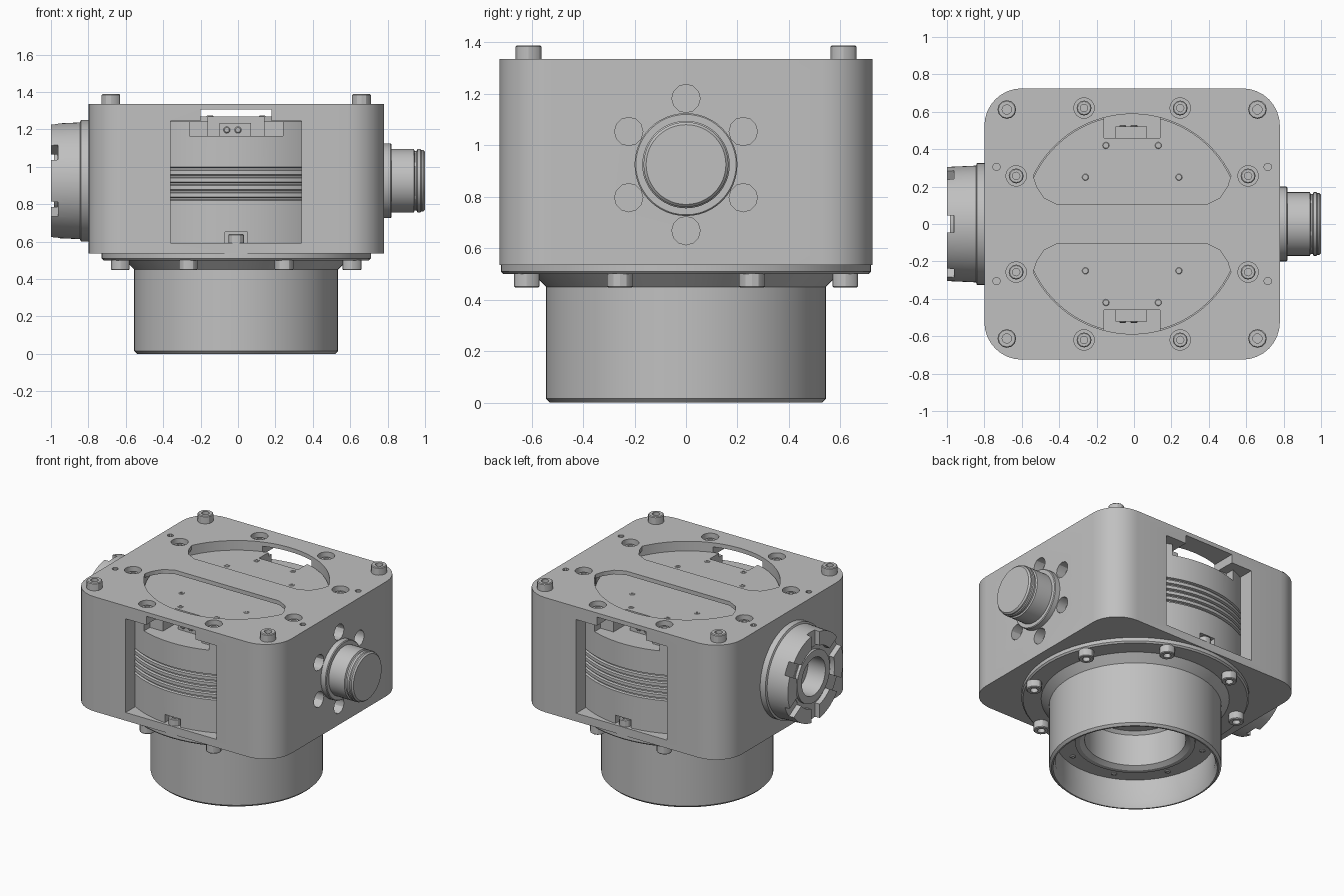
import bpy, bmesh
from math import radians, cos, sin, pi
from mathutils import Matrix

cube = bpy.data.objects.get("Cube")
if cube:
    bpy.data.objects.remove(cube, do_unlink=True)

CX, CY, AXIS_Z = -0.01, 0.0, 0.925   # body centre and side-shaft height

metal = bpy.data.materials.new("grey_metal")
metal.use_nodes = True
GREY = (0.53, 0.53, 0.53, 1)
metal.diffuse_color = GREY
metal.node_tree.nodes["Principled BSDF"].inputs["Base Color"].default_value = GREY


def finish(name, bm, matrix=Matrix()):
    bmesh.ops.recalc_face_normals(bm, faces=bm.faces)
    mesh = bpy.data.meshes.new(name)
    bm.to_mesh(mesh)
    bm.free()
    mesh.materials.append(metal)
    obj = bpy.data.objects.new(name, mesh)
    bpy.context.collection.objects.link(obj)
    mesh.transform(matrix)
    return obj


def lathe(name, profile, matrix=Matrix(), segments=48):
    """Spin a closed (radius, height) profile around the local z axis."""
    bm = bmesh.new()
    verts = [bm.verts.new((r, 0, z)) for r, z in profile]
    edges = [bm.edges.new((verts[i - 1], verts[i])) for i in range(len(verts))]
    bmesh.ops.spin(bm, geom=verts + edges, axis=(0, 0, 1), cent=(0, 0, 0),
                   angle=2 * pi, steps=segments, use_duplicate=False)
    bmesh.ops.remove_doubles(bm, verts=bm.verts, dist=1e-5)
    bmesh.ops.dissolve_degenerate(bm, edges=bm.edges, dist=1e-6)
    return finish(name, bm, matrix)


def rod(name, r, z0, z1, matrix=Matrix(), segments=48):
    return lathe(name, [(0, z0), (r, z0), (r, z1), (0, z1)], matrix, segments)


def prism(name, points, z0, z1):
    bm = bmesh.new()
    face = bm.faces.new([bm.verts.new((x, y, z0)) for x, y in points])
    top = bmesh.ops.extrude_face_region(bm, geom=[face])["geom"]
    bmesh.ops.translate(bm, vec=(0, 0, z1 - z0),
                        verts=[v for v in top if isinstance(v, bmesh.types.BMVert)])
    return finish(name, bm)


def box(name, x0, x1, y0, y1, z0, z1):
    return prism(name, [(x0, y0), (x1, y0), (x1, y1), (x0, y1)], z0, z1)


def cut(target, cutter):
    mod = target.modifiers.new("cut", 'BOOLEAN')
    mod.operation, mod.solver, mod.object = 'DIFFERENCE', 'EXACT', cutter
    bpy.context.view_layer.objects.active = target
    bpy.ops.object.modifier_apply(modifier=mod.name)
    bpy.data.objects.remove(cutter, do_unlink=True)


def at(x, y, z=0):
    return Matrix.Translation((x, y, z))


def bolt(name, matrix, r=0.05, h=0.055):
    return lathe(name, [(0, 0), (r, 0), (r, h - 0.005), (r - 0.005, h), (r * 0.5, h),
                        (r * 0.5, h * 0.4), (0, h * 0.4)], matrix, 12)


# Housing block with rounded vertical corners
outline = []
for i, (sx, sy) in enumerate([(1, 1), (-1, 1), (-1, -1), (1, -1)]):
    for k in range(9):
        a = radians(90 * i + 90 * k / 8)
        outline.append((CX + sx * 0.59 + 0.2 * cos(a), CY + sy * 0.525 + 0.2 * sin(a)))
housing = prism("housing", outline, 0.535, 1.335)

# Motor cavity, front and back windows, cable notch
centre = at(CX, CY)
cut(housing, rod("cavity", 0.713, 0.592, 1.247, centre, 64))
cut(housing, rod("upper_cavity", 0.587, 1.2, 1.307, centre, 64))
cut(housing, box("window", -0.36, 0.34, -1, 1, 0.592, 1.246))
cut(housing, box("notch", -0.20, 0.18, -1, 1, 1.2, 1.306))

# Two half-oval openings in the top, with counterbores and pin holes
for s in (-1, 1):
    arc = [(0.588 * cos(radians(a)), 0.588 * sin(radians(a))) for a in range(26, 155, 4)]
    corner = [(0.51, 0.2), (0.47, 0.14), (0.40, 0.105)]
    half = arc + [(-x, y) for x, y in corner] + corner[::-1]
    cut(housing, prism("opening", [(CX + x, CY + s * y) for x, y in half], 1.25, 1.5))
    for sx in (-1, 1):
        for x, y in ((0.257, 0.62), (0.62, 0.257)):
            place = (CX + sx * x, CY + s * y)
            cut(housing, rod("counterbore", 0.055, 1.27, 1.5, at(*place), 16))
            bolt("recessed_bolt", at(*place, 1.265), 0.04, 0.045)
        cut(housing, rod("pin_hole", 0.02, 1.28, 1.5, at(CX + sx * 0.725, CY + s * 0.305), 10))
        bolt("corner_bolt", at(CX + sx * 0.67, CY + s * 0.612, 1.333))

# Ring of blind holes around the side shaft
toward_right = Matrix.Rotation(radians(90), 4, 'Y')
toward_left = Matrix.Rotation(radians(-90), 4, 'Y')
for k in range(6):
    a = radians(30 + 60 * k)
    spot = at(0, 0.257 * cos(a), AXIS_Z + 0.257 * sin(a)) @ toward_right
    cut(housing, rod("side_hole", 0.055, 0.71, 1, spot, 12))

# Grooved motor drum filling the housing
grooves = []
for k in range(5):
    z = 0.82 + k * 0.04
    grooves += [(0.71, z), (0.695, z + 0.004), (0.695, z + 0.014), (0.71, z + 0.018)]
drum = lathe("motor_drum", [(0, 0.585), (0.71, 0.585)] + grooves +
             [(0.71, 1.243), (0.583, 1.243), (0.583, 1.27), (0, 1.27)], centre, 96)
for s in (-1, 1):
    # Terminal recess, its wider mouth and the bolt pocket below
    for name, half_x, y, z0, z1 in (("recess", 0.15, 0.46, 1.165, 1.4),
                                    ("recess_mouth", 0.25, 0.60, 1.165, 1.4),
                                    ("bolt_pocket", 0.06, 0.635, 0.5, 0.65)):
        y0, y1 = sorted((CY + s * y, CY + s))
        cut(drum, box(name, CX - half_x, CX + half_x, y0, y1, z0, z1))
    bolt("window_bolt", at(CX, CY + s * 0.68, 0.59), 0.042, 0.05)
    y0, y1 = sorted((CY + s * 0.45, CY + s * 0.52))
    box("terminal_block", -0.10, 0.07, y0, y1, 1.16, 1.235)
    for x in (-0.06, 0.0):
        bolt("terminal_screw", at(x, CY + s * 0.518, 1.197) @
             Matrix.Rotation(radians(-90 * s), 4, 'X'), 0.018, 0.012)
    for sx in (-1, 1):
        for x, y in ((0.14, 0.42), (0.25, 0.25)):
            bolt("drum_screw", at(CX + sx * x, CY + s * y, 1.266), 0.02, 0.007)

# Lower flange, tube and stepped bore
lathe("lower_flange", [(0, 0.5), (0.71, 0.5), (0.72, 0.51), (0.72, 0.54), (0, 0.54)], centre, 64)
lathe("lower_tube", [(0.53, 0), (0.545, 0.015), (0.545, 0.45), (0.60, 0.505), (0, 0.505),
                     (0, 0.44), (0.30, 0.44), (0.32, 0.42), (0.32, 0.20), (0.35, 0.18),
                     (0.38, 0.18), (0.38, 0.20), (0.505, 0.20), (0.505, 0.04), (0.52, 0)],
      centre, 64)
flip = Matrix.Rotation(pi, 4, 'X')
for k in range(8):
    a = radians(22.5 + 45 * k)
    bolt("flange_bolt", at(CX + 0.67 * cos(a), CY + 0.67 * sin(a), 0.502) @ flip)
    bolt("bore_screw", at(CX + 0.445 * cos(a), CY + 0.445 * sin(a), 0.202) @ flip, 0.018, 0.01)

# Right-hand side shaft with collar and grooves
lathe("side_shaft", [(0, 0.76), (0.2, 0.76), (0.2, 0.815), (0.195, 0.82), (0.17, 0.82),
                     (0.17, 0.94), (0.16, 0.945), (0.16, 0.955), (0.17, 0.96), (0.17, 0.975),
                     (0.165, 0.98), (0.165, 0.99), (0.155, 1.0), (0, 1.0)],
      at(0, 0, AXIS_Z) @ toward_right)

# Left-hand slotted coupling with hollow hub
coupling = lathe("slotted_coupling",
                 [(0, 0.76), (0.325, 0.76), (0.325, 0.84), (0.312, 0.845), (0.305, 1.0),
                  (0.21, 1.0), (0.21, 0.965), (0.18, 0.965), (0.18, 0.985), (0.13, 0.985),
                  (0.13, 0.85), (0, 0.85)],
                 at(0, 0, AXIS_Z) @ toward_left, 64)
for k in range(6):
    slot = box("slot", -1.1, -0.963, 0.195, 0.4, -0.045, 0.045)
    slot.data.transform(at(0, 0, AXIS_Z) @ Matrix.Rotation(radians(30 + 60 * k), 4, 'X'))
    cut(coupling, slot)

# Smooth curved faces, keep sharp edges
bpy.ops.object.select_all(action='DESELECT')
for obj in bpy.context.scene.objects:
    if obj.type == 'MESH' and metal.name in obj.data.materials:
        obj.select_set(True)
        bpy.context.view_layer.objects.active = obj
bpy.ops.object.shade_smooth_by_angle(angle=radians(30))
